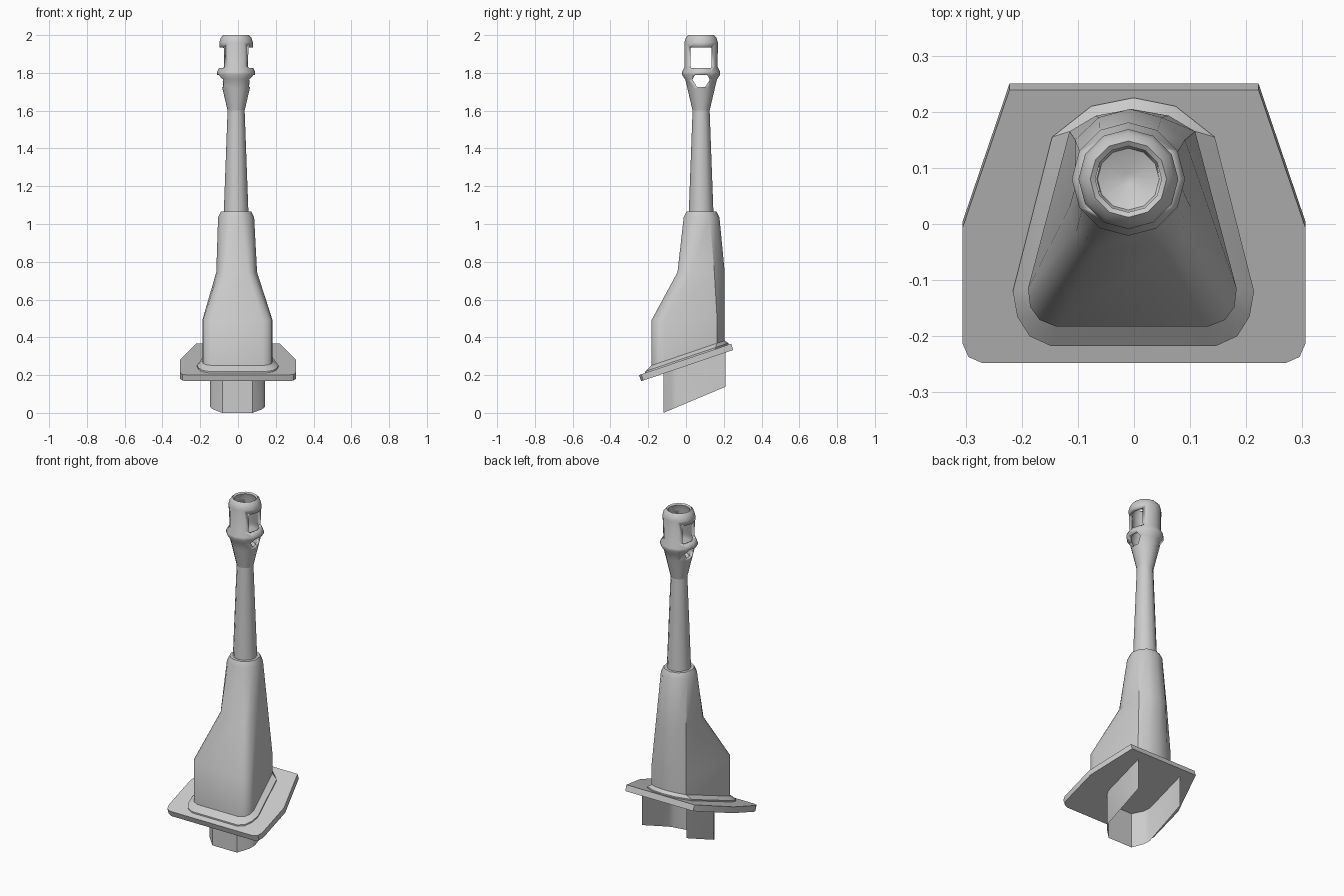
import bpy, math

if "Cube" in bpy.data.objects:
    bpy.data.objects.remove(bpy.data.objects["Cube"])

AX, AY = -0.01, 0.08      # barrel axis
SLOPE = 0.34              # tilt of the base plate


def plate_z(y):
    return 0.285 + SLOPE * y


def make_object(name, verts, faces, angle=35):
    mesh = bpy.data.meshes.new(name)
    mesh.from_pydata(verts, [], faces)
    mesh.update()
    ob = bpy.data.objects.new(name, mesh)
    bpy.context.collection.objects.link(ob)
    bpy.ops.object.select_all(action='DESELECT')
    ob.select_set(True)
    bpy.context.view_layer.objects.active = ob
    if faces:
        bpy.ops.object.mode_set(mode='EDIT')
        bpy.ops.mesh.select_all(action='SELECT')
        bpy.ops.mesh.normals_make_consistent(inside=False)
        bpy.ops.object.mode_set(mode='OBJECT')
    bpy.ops.object.shade_smooth_by_angle(angle=math.radians(angle))
    return ob


def loft(name, rings, cap_start=True, cap_end=True, closed=True, angle=35):
    n = len(rings[0])
    verts = [p for r in rings for p in r]
    faces = []
    for k in range(len(rings) - 1):
        for i in range(n if closed else n - 1):
            j = (i + 1) % n
            faces.append((k*n + i, k*n + j, k*n + n + j, k*n + n + i))
    if cap_start:
        faces.append(tuple(reversed(range(n))))
    if cap_end:
        faces.append(tuple(range(len(verts) - n, len(verts))))
    return make_object(name, verts, faces, angle)


def lathe(name, profile, n=12):
    rings = [[(AX + r*math.cos(2*math.pi*i/n), AY + r*math.sin(2*math.pi*i/n), z)
              for i in range(n)] for r, z in profile]
    return loft(name, rings, angle=40)


def mirror(half, cx=0.0):
    return [(cx + x, y) for x, y in half] + [(cx - x, y) for x, y in reversed(half) if x > 0]


def tilted(outline, lift):
    return [(x, y, plate_z(y) + lift) for x, y in outline]


def level(outline, z):
    return [(x, y, z) for x, y in outline]


# tilted base plate
outline = mirror([(0.27, -0.248), (0.295, -0.237), (0.306, -0.212), (0.306, -0.008), (0.222, 0.239)])
top = tilted(outline, 0)
bottom = [(x, y + 0.011, z - 0.033) for x, y, z in top]
loft("base_plate", [bottom, top])

# mantlet cross-sections, front corner to back centre
wide = mirror([(0.135, -0.183), (0.165, -0.171), (0.182, -0.148), (0.186, -0.115),
               (0.112, 0.165), (0.065, 0.193), (0, 0.205)], -0.003)
mid = mirror([(0.060, -0.045), (0.082, -0.036), (0.096, -0.014), (0.108, 0.03),
              (0.098, 0.150), (0.056, 0.190), (0, 0.205)], -0.007)
skirt = mirror([(0.148, -0.217), (0.185, -0.200), (0.207, -0.165), (0.215, -0.120),
                (0.145, 0.155), (0.075, 0.210), (0, 0.225)], -0.001)
angles = [-72, -52, -32, -10, 28, 58, 90]


def round_section(r):
    return mirror([(r*max(0, round(math.cos(math.radians(a)), 6)), AY + r*math.sin(math.radians(a)))
                   for a in angles], AX)


# mantlet body and its sloped collar
loft("mantlet_body", [tilted(wide, 0.0), level(wide, 0.49), level(mid, 0.745),
                      level(round_section(0.097), 1.035), level(round_section(0.082), 1.066)],
     cap_start=False)
loft("mantlet_collar", [tilted(skirt, -0.005), tilted(skirt, 0.008), tilted(wide, 0.028)],
     cap_start=False, cap_end=False)

# open U-shaped lug below the plate
u = mirror([(0.145, 0.208), (0.145, -0.045), (0.130, -0.075), (0.080, -0.120)], -0.003)
loft("lower_lug", [[(x, y, (y + 0.12)*0.42) for x, y in u], tilted(u, -0.034)],
     cap_start=False, cap_end=False, closed=False)

# barrel tube
lathe("barrel", [(0.066, 1.04), (0.045, 1.605)])

# hollow muzzle brake
brake = lathe("muzzle_brake", [
    (0.045, 1.60), (0.073, 1.72), (0.084, 1.765), (0.101, 1.79), (0.101, 1.805),
    (0.087, 1.832), (0.089, 1.96), (0.082, 1.985), (0.068, 2.0), (0.059, 1.993),
    (0.070, 1.96), (0.072, 1.832), (0.080, 1.81), (0.078, 1.79), (0.055, 1.72), (0.01, 1.70)])


# side windows cut through the brake
def cut(name, points):
    cutter = loft(name, [[(AX + s*0.3, AY + y, z) for y, z in points] for s in (-1, 1)])
    cutter.hide_render = True
    bpy.context.view_layer.objects.active = brake
    mod = brake.modifiers.new(name, 'BOOLEAN')
    mod.operation, mod.solver, mod.object = 'DIFFERENCE', 'EXACT', cutter
    bpy.ops.object.modifier_apply(modifier=mod.name)
    bpy.data.objects.remove(cutter)


cut("upper_window_cutter", [(-0.056, 1.83), (-0.051, 1.825), (0.051, 1.825), (0.056, 1.83),
                            (0.056, 1.93), (0.051, 1.935), (-0.051, 1.935), (-0.056, 1.93)])
cut("lower_window_cutter", [(-0.046, 1.765), (-0.022, 1.725), (0.022, 1.725), (0.046, 1.765),
                            (0.032, 1.79), (-0.032, 1.79)])
